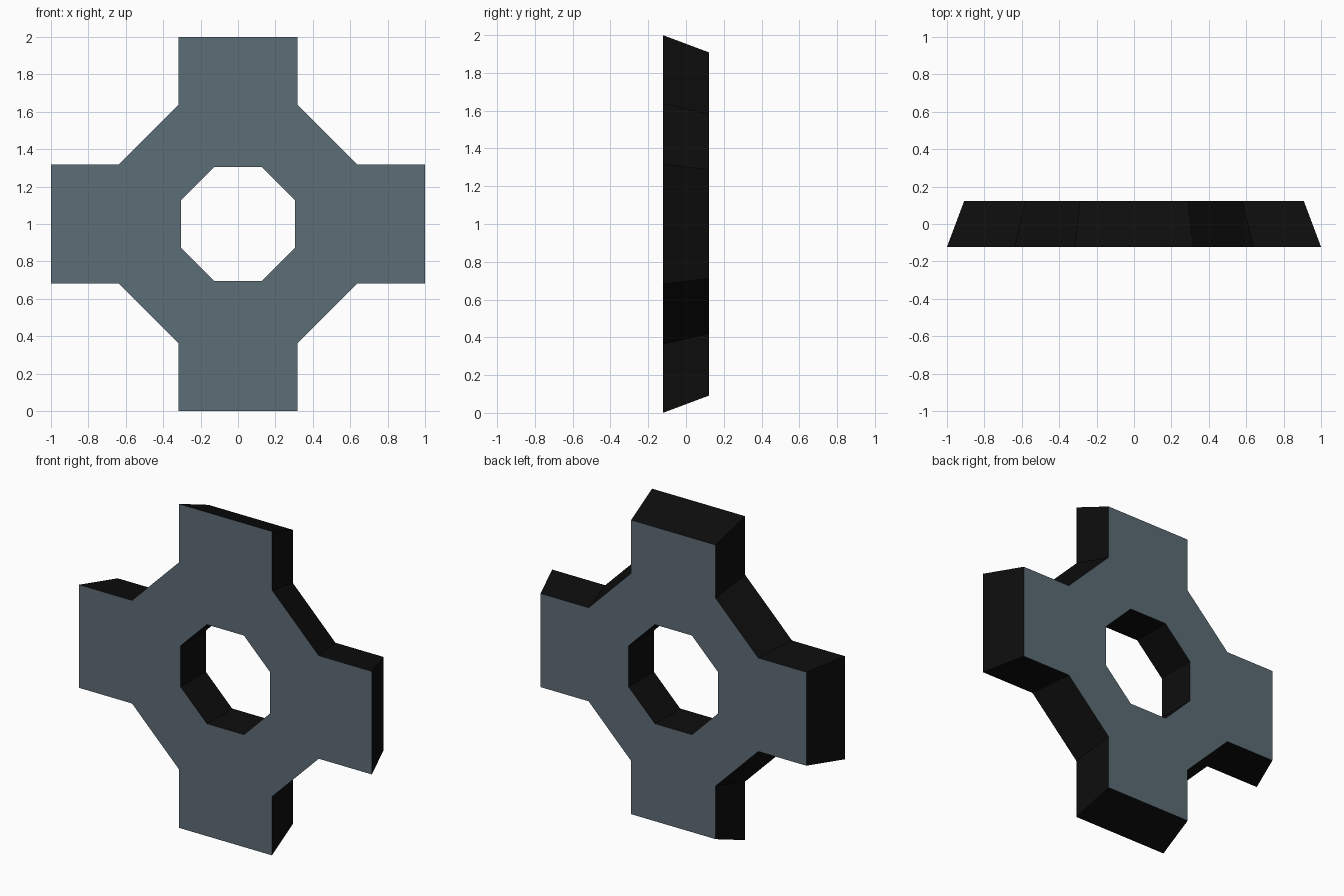
import bpy, bmesh, math

if "Cube" in bpy.data.objects:
    bpy.data.objects.remove(bpy.data.objects["Cube"])

HALF_DEPTH = 0.123
TAPER = 0.908        # back outline relative to front
TIP, ARM, NOTCH = 1.0, 0.318, 0.638
HOLE = 0.306         # half width across the flats of the octagonal hole


def material(name, rgb):
    m = bpy.data.materials.new(name)
    m.diffuse_color = (*rgb, 1)
    m.use_nodes = True
    m.node_tree.nodes["Principled BSDF"].inputs["Base Color"].default_value = m.diffuse_color
    return m


def turn(p, k):
    """Rotate a 2D point by k quarter turns."""
    for _ in range(k):
        p = (-p[1], p[0])
    return p


# One arm, repeated by quarter turns, gives 16 outline points
arm = [(ARM, NOTCH), (ARM, TIP), (-ARM, TIP), (-ARM, NOTCH)]
outer = [turn(p, k) for k in range(4) for p in arm]
r = HOLE / math.cos(math.pi / 8)
hole = [(r * math.cos((i + 0.5) * math.pi / 4), r * math.sin((i + 0.5) * math.pi / 4))
        for i in range(8)]

bm = bmesh.new()


def ring(points, y, s=1.0):
    return [bm.verts.new((x * s, y, 1 + z * s)) for x, z in points]


front_out, back_out = ring(outer, -HALF_DEPTH), ring(outer, HALF_DEPTH, TAPER)
front_in, back_in = ring(hole, -HALF_DEPTH), ring(hole, HALF_DEPTH)

# Side walls of the tapered outline and of the straight hole
for a, b in ((front_out, back_out), (back_in, front_in)):
    n = len(a)
    for i in range(n):
        j = (i + 1) % n
        bm.faces.new((a[i], b[i], b[j], a[j])).material_index = 1

# Front and back plates: an arm quad, its inner quad and a diagonal quad per quarter
for o, h, flip in ((front_out, front_in, False), (back_out, back_in, True)):
    for k in range(4):
        a, b, c, d = o[4 * k:4 * k + 4]
        nxt = o[(4 * k + 4) % 16]
        h0, h1, h2 = (h[(2 * k + 1 + i) % 8] for i in range(3))
        for f in ((a, b, c, d), (a, d, h1, h0), (d, nxt, h2, h1)):
            bm.faces.new(f[::-1] if flip else f).material_index = 0
bmesh.ops.recalc_face_normals(bm, faces=bm.faces)

mesh = bpy.data.meshes.new("cross_plate")
bm.to_mesh(mesh)
bm.free()
mesh.materials.append(material("slate grey", (0.107, 0.153, 0.181)))
mesh.materials.append(material("near black", (0.004, 0.004, 0.004)))
bpy.context.collection.objects.link(bpy.data.objects.new("cross_plate", mesh))
